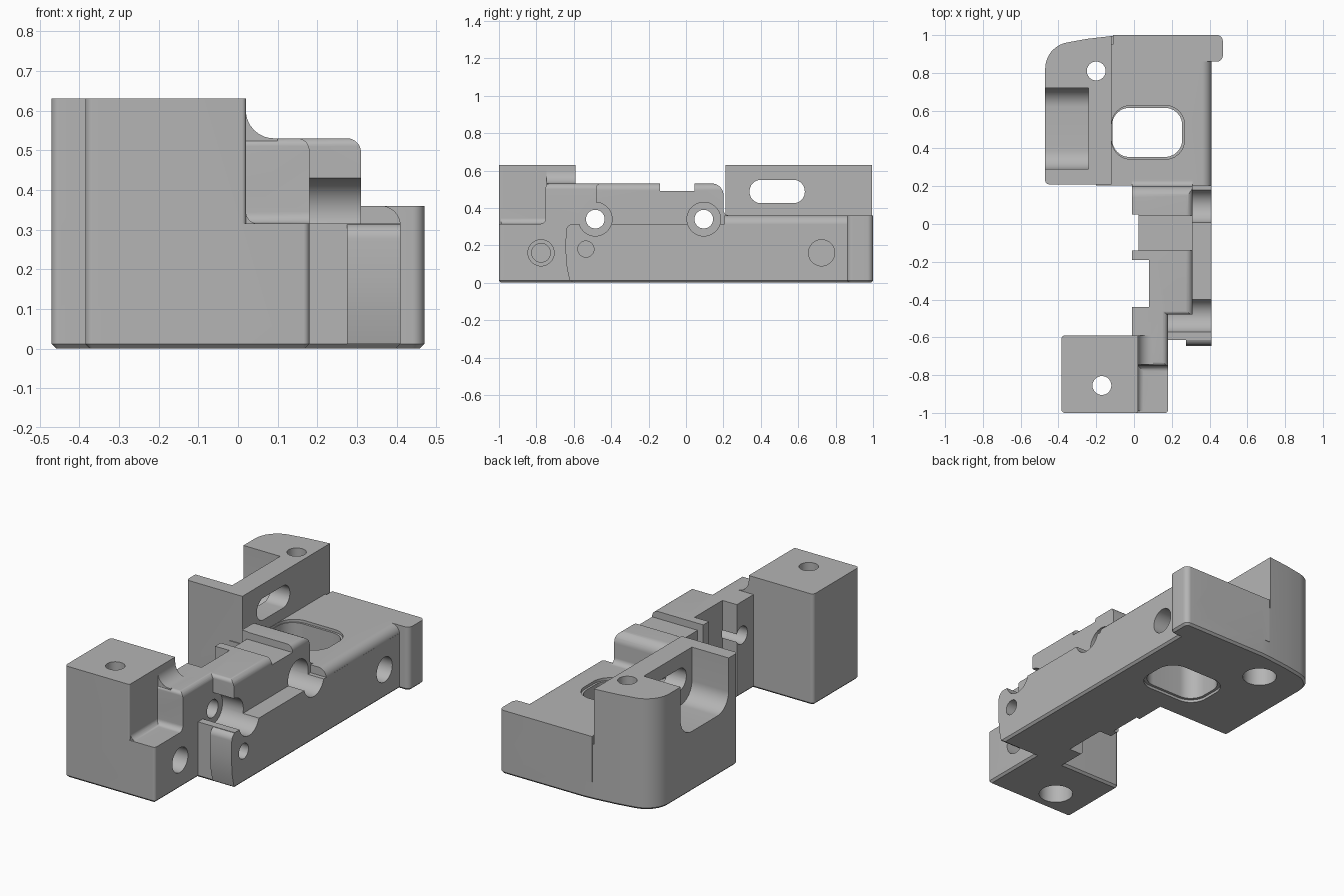
import bpy, bmesh, math
from mathutils import Vector

if "Cube" in bpy.data.objects:
    bpy.data.objects.remove(bpy.data.objects["Cube"], do_unlink=True)

grey = bpy.data.materials.new("machined_grey")
grey.use_nodes = True
shade = (0.46, 0.46, 0.46, 1)
grey.diffuse_color = shade
grey.node_tree.nodes["Principled BSDF"].inputs["Base Color"].default_value = shade


def rounded(points, steps=8):
    """Polygon of (u, v) or (u, v, radius) corners with the radii drawn as arcs."""
    out = []
    for i, point in enumerate(points):
        p = Vector(point[:2])
        if len(point) < 3:
            out.append(p)
            continue
        a = (Vector(points[i - 1][:2]) - p).normalized()
        b = (Vector(points[(i + 1) % len(points)][:2]) - p).normalized()
        half, r = a.angle(b) / 2, point[2]
        reach = r / math.tan(half)
        c = p + (a + b).normalized() * r / math.sin(half)
        s, e = p + a * reach - c, p + b * reach - c
        for k in range(steps + 1):
            t = k / steps
            out.append(c + (s * (1 - t) + e * t).normalized() * r)
    return out


def prism(name, axis, points, lo, hi, chamfer=0):
    """Extrude a rounded profile along an axis; optionally chamfer its low end."""
    place = {"x": lambda u, v, w: (w, u, v),
             "y": lambda u, v, w: (u, w, v),
             "z": lambda u, v, w: (u, v, w)}[axis]
    bm = bmesh.new()
    loop = rounded(points)
    low = [bm.verts.new(place(p.x, p.y, lo)) for p in loop]
    high = [bm.verts.new(place(p.x, p.y, hi)) for p in loop]
    base = bm.faces.new(low)
    bm.faces.new(high)
    for i in range(len(loop)):
        j = (i + 1) % len(loop)
        bm.faces.new((low[i], low[j], high[j], high[i]))
    bmesh.ops.recalc_face_normals(bm, faces=bm.faces)
    if chamfer:
        bmesh.ops.bevel(bm, geom=list(base.edges), offset=chamfer, segments=1,
                        affect="EDGES", clamp_overlap=True)
    mesh = bpy.data.meshes.new(name)
    bm.to_mesh(mesh)
    bm.free()
    mesh.materials.append(grey)
    ob = bpy.data.objects.new(name, mesh)
    bpy.context.collection.objects.link(ob)
    return ob


def rect(u0, u1, v0, v1, r=0):
    corners = [(u0, v0), (u1, v0), (u1, v1), (u0, v1)]
    return [c + (r,) for c in corners] if r else corners


def circle(u, v, r, n=40):
    return [(u + r * math.cos(k * math.tau / n), v + r * math.sin(k * math.tau / n))
            for k in range(n)]


def combine(target, other, operation):
    mod = target.modifiers.new(operation.lower(), "BOOLEAN")
    mod.operation, mod.object, mod.solver = operation, other, "EXACT"
    graph = bpy.context.evaluated_depsgraph_get()
    graph.update()
    mesh = bpy.data.meshes.new_from_object(target.evaluated_get(graph))
    target.modifiers.clear()
    target.data = mesh
    bpy.data.objects.remove(other, do_unlink=True)


# Base outline with bottom chamfer
back_curve = [(-0.12, 0.995), (-0.25, 0.98), (-0.47, 0.94, 0.14)]
body = prism("bracket_body", "z", [
    (-0.385, -1, 0.02), (0.18, -1, 0.015), (0.18, -0.615), (0.41, -0.615),
    (0.41, 0.86), (0.47, 0.86, 0.03), (0.47, 1, 0.03), (-0.06, 1)] + back_curve + [
    (-0.47, 0.21, 0.02), (-0.01, 0.21), (-0.01, -0.59), (-0.385, -0.59, 0.02)],
    0, 0.315, chamfer=0.012)

# Central ridge: side profile crossed with a rounded end profile
ridge = prism("ridge", "x", [
    (-0.48, 0.1), (-0.48, 0.53, 0.02), (-0.14, 0.53), (-0.14, 0.49), (0.045, 0.49),
    (0.045, 0.53), (0.2, 0.53, 0.06), (0.2, 0.36, 0.03), (0.25, 0.36), (0.25, 0.1)],
    -0.01, 0.31)
combine(ridge, prism("ridge_section", "y", [
    (-0.1, 0), (0.31, 0), (0.31, 0.53, 0.035), (-0.1, 0.53)], -1, 1), "INTERSECT")

# Front ridge stepping down to the low front shelf
front_ridge = prism("front_ridge", "x", [
    (-0.8, 0.1), (-0.8, 0.315), (-0.75, 0.315, 0.03), (-0.75, 0.53, 0.02),
    (-0.45, 0.53), (-0.45, 0.1)], -0.01, 0.18)
combine(front_ridge, prism("front_ridge_section", "y", [
    (-0.1, 0), (0.18, 0), (0.18, 0.53, 0.03), (-0.1, 0.53)], -1, 0), "INTERSECT")

parts = [
    ridge, front_ridge,
    # Tall front block and its fillets
    prism("front_block", "z", [(-0.385, -1, 0.02), (0.02, -1, 0.01), (0.02, -0.59),
                               (-0.385, -0.59, 0.02)], 0.1, 0.63),
    prism("block_top_fillet", "y", [(-0.05, 0.4), (0.1, 0.4), (0.1, 0.53),
                                    (0.02, 0.53, 0.07), (0.02, 0.62), (-0.05, 0.62)],
          -0.745, -0.59),
    prism("block_low_fillet", "y", [(-0.05, 0.2), (0.1, 0.2), (0.1, 0.315),
                                    (0.02, 0.315, 0.03), (0.02, 0.4), (-0.05, 0.4)],
          -0.99, -0.7),
    # Back plate with rounded edge, end lip and tall back wall
    prism("back_plate", "y", [(-0.2, 0.1), (0.41, 0.1), (0.41, 0.36, 0.05),
                              (-0.2, 0.36)], 0.205, 0.95),
    prism("back_edge", "z", rect(-0.11, 0.3, 0.9, 1), 0.1, 0.36),
    prism("end_lip", "z", [(0.25, 0.86), (0.47, 0.86, 0.03), (0.47, 1, 0.03),
                           (0.25, 1)], 0.1, 0.36),
    prism("tall_wall", "z", [(-0.47, 0.21, 0.02), (-0.12, 0.21)] + back_curve, 0.1, 0.63),
    # Curved pad on the front end of the rail
    prism("rail_pad", "x", [(-0.5, 0.012), (-0.622, 0.012), (-0.637, 0.08), (-0.645, 0.18),
                            (-0.64, 0.315, 0.04), (-0.5, 0.315)], 0.275, 0.41),
]
for part in parts:
    combine(body, part, "UNION")

cuts = [
    # Side steps of the ridge
    prism("cut", "z", rect(-0.1, 0.08, -0.44, -0.19), -0.1, 0.8),
    prism("cut", "z", rect(-0.1, 0.025, -0.14, 0.05), -0.1, 0.8),
    # Pocket and window in the tall wall
    prism("cut", "x", [(0.29, 0.34, 0.1), (0.72, 0.34, 0.1), (0.72, 0.8), (0.29, 0.8)],
          -0.6, -0.24),
    prism("cut", "x", rect(0.34, 0.635, 0.425, 0.55, 0.06), -0.3, 0),
    # Plate opening with eased rims
    prism("cut", "z", rect(-0.115, 0.255, 0.355, 0.615, 0.09), -0.1, 0.42),
    prism("cut", "z", rect(-0.118, 0.267, 0.343, 0.627, 0.1), 0.345, 0.42),
    prism("cut", "z", rect(-0.13, 0.27, 0.34, 0.63, 0.1), -0.1, 0.015),
]
# Vertical screw holes, counterbored below
for x, y in ((-0.2, 0.81), (-0.17, -0.855)):
    cuts.append(prism("cut", "z", circle(x, y, 0.05), -0.1, 0.8))
    cuts.append(prism("cut", "z", circle(x, y, 0.09), -0.1, 0.2))
# Cross holes with wide seats through the ridge
for y in (-0.485, 0.095):
    cuts.append(prism("cut", "x", circle(y, 0.34, 0.05), -0.2, 0.6))
    cuts.append(prism("cut", "x", circle(y, 0.34, 0.09), 0.18, 0.6))
# Blind side holes
for y, z, r, depth in ((-0.775, 0.16, 0.07, 0.08), (-0.775, 0.16, 0.05, -0.05),
                       (-0.535, 0.18, 0.043, 0.25), (0.725, 0.16, 0.07, 0.2)):
    cuts.append(prism("cut", "x", circle(y, z, r), depth, 0.6))
for cut in cuts:
    combine(body, cut, "DIFFERENCE")

# Single clean material and smooth fillets with sharp edges
body.data.materials.clear()
body.data.materials.append(grey)
for face in body.data.polygons:
    face.material_index = 0
bpy.ops.object.select_all(action="DESELECT")
body.select_set(True)
bpy.context.view_layer.objects.active = body
bpy.ops.object.shade_smooth_by_angle(angle=math.radians(25))
